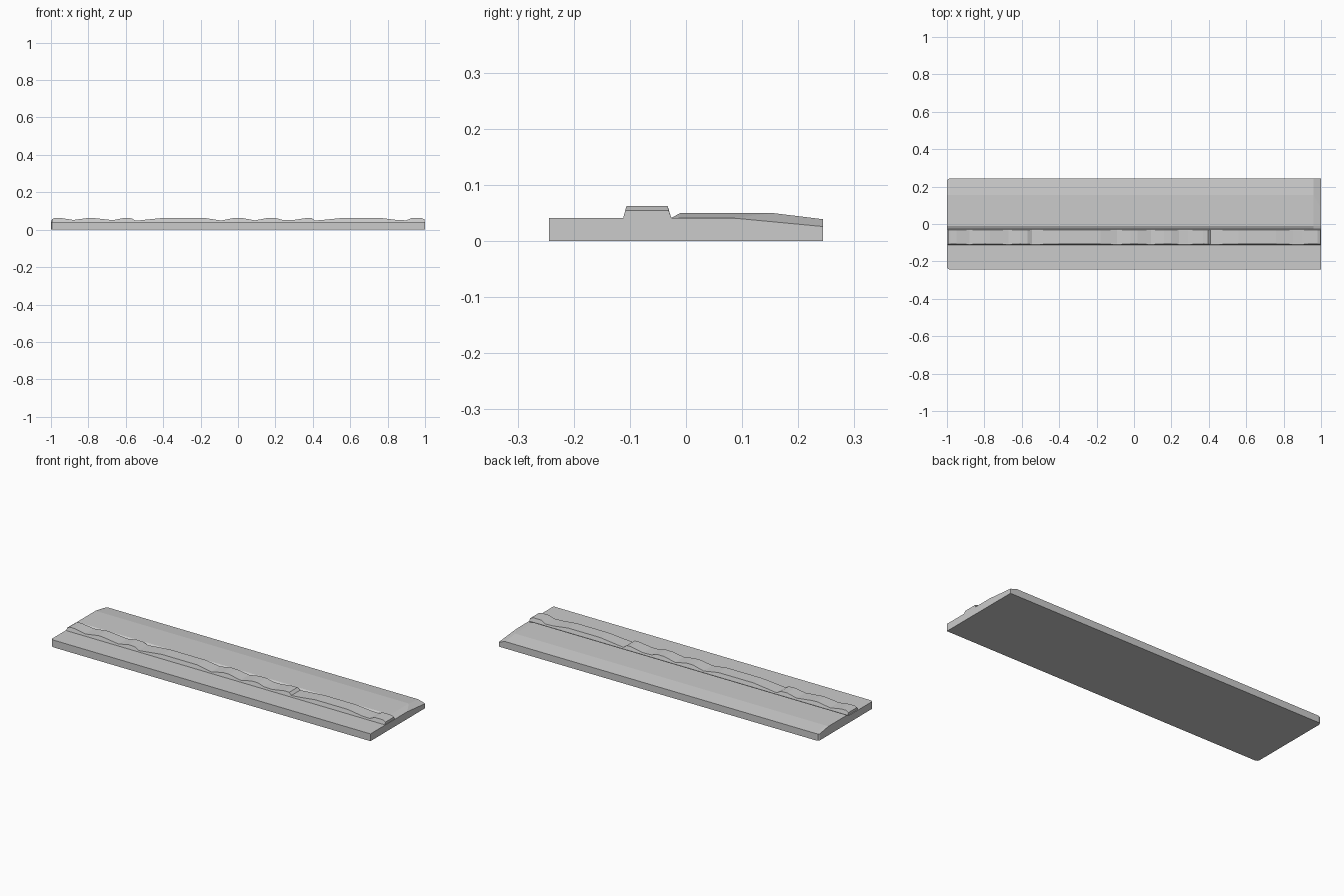
import bpy, bmesh


def loft(name, sections):
    """Closed solid through matching cross-sections given as lists of points."""
    bm = bmesh.new()
    rings = [[bm.verts.new(p) for p in s] for s in sections]
    n = len(rings[0])
    for a, b in zip(rings, rings[1:]):
        for i in range(n):
            j = (i + 1) % n
            bm.faces.new((a[i], a[j], b[j], b[i]))
    bm.faces.new(rings[0])
    bm.faces.new(rings[-1][::-1])
    bmesh.ops.recalc_face_normals(bm, faces=bm.faces)
    mesh = bpy.data.meshes.new(name)
    bm.to_mesh(mesh)
    bm.free()
    obj = bpy.data.objects.new(name, mesh)
    bpy.context.collection.objects.link(obj)
    return obj


# Ground slab: flat front strip, raised back bank that falls away to the rear
def ground(x, bank, shoulder_y, rear, half=0.244):
    return [(x, -half, 0), (x, -half, 0.041), (x, -0.027, 0.041),
            (x, -0.01, bank), (x, shoulder_y, bank), (x, half, rear), (x, half, 0)]


loft("ground_slab", [
    ground(-1.0, 0.05, 0.155, 0.037, 0.232),
    ground(-0.995, 0.05, 0.155, 0.037, 0.24),
    ground(-0.983, 0.05, 0.155, 0.039),
    ground(0.96, 0.05, 0.155, 0.039),
    ground(1.0, 0.041, 0.085, 0.026),
])

# Row of worn stones: (x, top height) along the ridge
tops = [(-0.995, 0.055), (-0.98, 0.063), (-0.95, 0.063), (-0.88, 0.052),
        (-0.8, 0.063), (-0.77, 0.062), (-0.67, 0.051), (-0.61, 0.063),
        (-0.57, 0.061), (-0.545, 0.048), (-0.5, 0.053), (-0.4, 0.063),
        (-0.18, 0.063), (-0.09, 0.049), (-0.02, 0.063), (0.02, 0.063),
        (0.09, 0.05), (0.16, 0.063), (0.2, 0.063), (0.24, 0.052),
        (0.29, 0.051), (0.37, 0.063), (0.395, 0.062), (0.41, 0.049),
        (0.46, 0.053), (0.56, 0.063), (0.76, 0.063), (0.85, 0.052),
        (0.9, 0.05), (0.93, 0.063), (0.98, 0.063), (0.998, 0.055)]
sections = []
for x, h in tops:
    inset = 0.006 * (h - 0.04) / 0.023
    sections.append([(x, -0.112, 0.03), (x, -0.112, 0.041), (x, -0.112 + inset, h),
                     (x, -0.027 - inset, h), (x, -0.026, 0.041), (x, -0.026, 0.03)])
loft("stone_ridge", sections)
